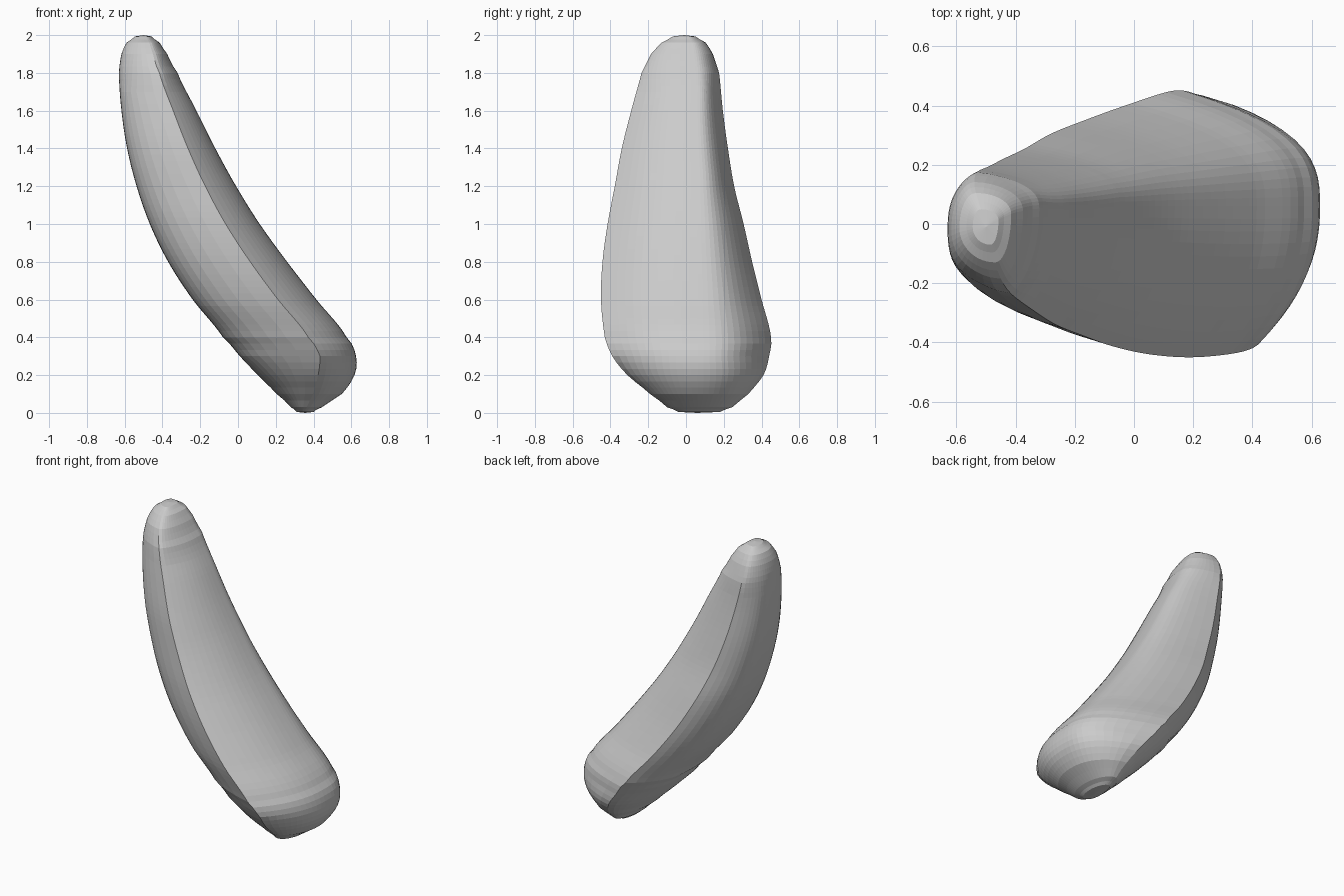
import bpy, bmesh
from math import pi

if "Cube" in bpy.data.objects:
    bpy.data.objects.remove(bpy.data.objects["Cube"])

# Level outline: height, left x, right x, front y, back y
LEVELS = [
    (0.005, 0.31, 0.40, -0.04, 0.18), (0.03, 0.28, 0.445, -0.10, 0.245),
    (0.10, 0.205, 0.55, -0.19, 0.33), (0.20, 0.105, 0.617, -0.31, 0.41),
    (0.30, 0.01, 0.625, -0.39, 0.44), (0.40, -0.08, 0.575, -0.43, 0.45),
    (0.60, -0.24, 0.415, -0.45, 0.40), (0.80, -0.37, 0.26, -0.442, 0.35),
    (1.00, -0.467, 0.115, -0.415, 0.305), (1.20, -0.537, -0.01, -0.377, 0.255),
    (1.40, -0.587, -0.12, -0.34, 0.222), (1.60, -0.617, -0.22, -0.29, 0.195),
    (1.80, -0.63, -0.32, -0.235, 0.175), (1.90, -0.617, -0.375, -0.185, 0.142),
    (1.96, -0.59, -0.415, -0.13, 0.105), (1.993, -0.545, -0.458, -0.07, 0.05),
]
QUARTER = 12
SIDES = 4 * QUARTER
# Fullness of each quadrant: right-back, left-back, left-front, right-front
FULL = (3.0, 3.0, 3.5, 2.3)


def catmull(p0, p1, p2, p3, t):
    return [0.5 * (2 * b + (c - a) * t + (2 * a - 5 * b + 4 * c - d) * t * t
                   + (3 * b - a - 3 * c + d) * t ** 3)
            for a, b, c, d in zip(p0, p1, p2, p3)]


def section(z, xl, xr, yf, yb):
    """Skewed lens: round left and right, ridged front and back."""
    w, mid = xr - xl, (yf + yb) / 2
    low = max(0.0, 1 - z / 0.3)                      # 1 at the foot
    end = max(low, min(1.0, max(0.0, (z - 1.7) / 0.25)))   # 1 at both caps
    xf, xb = xl + (0.69 - 0.2 * low) * w, xl + (0.32 + 0.08 * low) * w
    yr = min(0.06, mid + 0.4 * (yb - mid))
    yl = max(-0.02, mid) if z > 0.3 else mid - 0.02
    pts = []
    for q in range(4):
        back, right = q < 2, q in (0, 3)
        xm, ye = (xb, yb) if back else (xf, yf)
        xe, ym = (xr, yr) if right else (xl, yl)
        for i in range(QUARTER):
            t = i / QUARTER
            s = t if q % 2 == 0 else 1 - t           # 0 at the side, 1 at the ridge
            s = 1 - (1 - s) ** (1 + 0.5 * end)
            f = (1 - end) * (1 - s ** FULL[q]) + end * (1 - s * s) ** 0.5
            pts.append((xm + f * (xe - xm), ym + s * (ye - ym), z))
    return pts


# Smoothly interpolated rings
rings = []
n = len(LEVELS)
for i in range(n - 1):
    p = [LEVELS[max(0, min(n - 1, i + k))] for k in (-1, 0, 1, 2)]
    steps = max(2, round((p[2][0] - p[1][0]) / 0.035))
    for j in range(steps):
        q = catmull(*p, j / steps)
        q[0] = p[1][0] + (p[2][0] - p[1][0]) * j / steps
        rings.append(section(*q))
rings.append(section(*LEVELS[-1]))

# Curved tapering body
bm = bmesh.new()
loops = [[bm.verts.new(co) for co in r] for r in rings]
for a, b in zip(loops, loops[1:]):
    for i in range(SIDES):
        k = (i + 1) % SIDES
        bm.faces.new((a[i], a[k], b[k], b[i]))
low = bm.verts.new((0.355, 0.06, 0))
tip = bm.verts.new((-0.5, -0.01, 2))
for i in range(SIDES):
    k = (i + 1) % SIDES
    bm.faces.new((loops[0][k], loops[0][i], low))
    bm.faces.new((loops[-1][i], loops[-1][k], tip))
bmesh.ops.recalc_face_normals(bm, faces=bm.faces)
mesh = bpy.data.meshes.new("curved_body")
bm.to_mesh(mesh)
bm.free()
body = bpy.data.objects.new("curved_body", mesh)
bpy.context.collection.objects.link(body)
